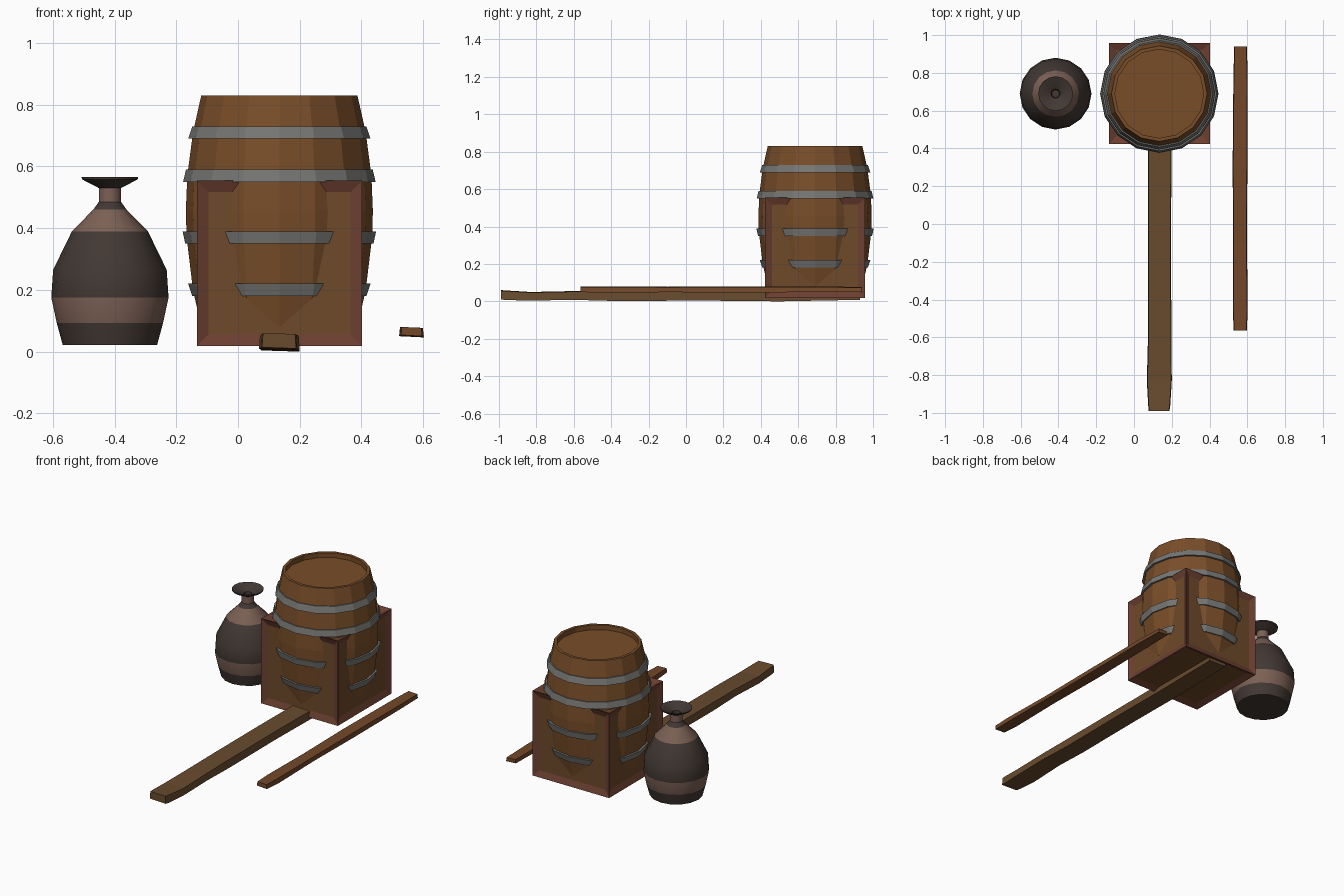
import bpy, bmesh, math

if "Cube" in bpy.data.objects:
    bpy.data.objects.remove(bpy.data.objects["Cube"])


def material(name, color):
    m = bpy.data.materials.new(name)
    m.diffuse_color = (*color, 1)
    m.use_nodes = True
    m.node_tree.nodes["Principled BSDF"].inputs["Base Color"].default_value = m.diffuse_color
    return m


WOOD = material("barrel_wood", (0.19, 0.075, 0.022))
PANEL = material("crate_panel", (0.155, 0.068, 0.022))
FRAME = material("crate_frame", (0.15, 0.05, 0.03))
IRON = material("iron", (0.18, 0.18, 0.175))
DARK = material("dark_glaze", (0.055, 0.04, 0.034))
CLAY = material("bare_clay", (0.2, 0.118, 0.09))
PLANK = material("pale_plank", (0.14, 0.07, 0.027))
STRIP = material("brown_strip", (0.17, 0.065, 0.022))


def finish(bm, name, mats, smooth=False):
    bmesh.ops.recalc_face_normals(bm, faces=bm.faces)
    me = bpy.data.meshes.new(name)
    bm.to_mesh(me)
    bm.free()
    for m in mats:
        me.materials.append(m)
    ob = bpy.data.objects.new(name, me)
    bpy.context.collection.objects.link(ob)
    if smooth:
        bpy.ops.object.select_all(action='DESELECT')
        ob.select_set(True)
        bpy.context.view_layer.objects.active = ob
        bpy.ops.object.shade_smooth_by_angle(angle=math.radians(32))
    return ob


def lathe(name, profile, cx, cy, mats, sides=16, bands=None, closed=False, smooth=False):
    """Revolve (radius, z) points; bands gives a material index per segment."""
    bm = bmesh.new()
    rings = []
    for r, z in profile:
        if r == 0:
            rings.append([bm.verts.new((cx, cy, z))] * sides)
        else:
            rings.append([bm.verts.new((cx + r * math.cos(2 * math.pi * i / sides),
                                        cy + r * math.sin(2 * math.pi * i / sides), z))
                          for i in range(sides)])
    n = len(rings)
    for s in range(n if closed else n - 1):
        a, b = rings[s], rings[(s + 1) % n]
        for i in range(sides):
            j = (i + 1) % sides
            f = bm.faces.new(list(dict.fromkeys((a[i], a[j], b[j], b[i]))))
            f.material_index = bands[s] if bands else 0
    return finish(bm, name, mats, smooth)


def plank(name, sections, mat):
    """Loft slightly uneven (y, x0, x1, z0, z1) sections."""
    bm = bmesh.new()
    loops = [[bm.verts.new(p) for p in ((x0, y, z0 + .004), (x1, y, z0), (x1 - .003, y, z1 - .003), (x0 + .003, y, z1))]
             for y, x0, x1, z0, z1 in sections]
    for a, b in zip(loops, loops[1:]):
        for i in range(4):
            j = (i + 1) % 4
            bm.faces.new((a[i], a[j], b[j], b[i]))
    bm.faces.new(loops[0])
    bm.faces.new(loops[-1])
    return finish(bm, name, [mat])


BX, BY = 0.134, 0.69
MID, HALF = 0.455, 0.375


def barrel_radius(z):
    return 0.303 - 0.05 * ((z - MID) / HALF) ** 2


# barrel with recessed lids
staves = [(barrel_radius(z), z) for z in (0.08, 0.2, 0.37, 0.455, 0.57, 0.71, 0.83)]
lathe("barrel", [(0, 0.1), (0.235, 0.1), (0.235, 0.08)] + staves
      + [(0.235, 0.83), (0.235, 0.80), (0, 0.80)], BX, BY, [WOOD])

# iron hoops
for k, z in enumerate((0.2, 0.37, 0.57, 0.71)):
    lo, hi = z - 0.02, z + 0.02
    tilt = 0.003 if z > MID else -0.003
    lathe(f"hoop_{k + 1}", [(barrel_radius(lo) - 0.01, lo), (barrel_radius(lo) + 0.009 + tilt, lo),
                            (barrel_radius(hi) + 0.009 - tilt, hi), (barrel_radius(hi) - 0.01, hi)],
          BX, BY, [IRON], closed=True)

# crate with a sunken panel on each face
bm = bmesh.new()
bmesh.ops.create_cube(bm, size=0.535)
bmesh.ops.translate(bm, verts=bm.verts, vec=(BX, BY, 0.2865))
panels = list(bm.faces)
bmesh.ops.inset_individual(bm, faces=panels, thickness=0.053, depth=-0.015)
for f in panels:
    f.material_index = 1
finish(bm, "crate", [FRAME, PANEL])

# banded jug with a hollow flared mouth
lathe("jug", [(0, 0.022), (0.153, 0.022), (0.172, 0.092), (0.19, 0.175), (0.184, 0.265),
              (0.123, 0.39), (0.054, 0.46), (0.036, 0.485), (0.036, 0.53), (0.09, 0.558),
              (0.092, 0.566), (0.05, 0.55), (0.024, 0.535), (0.02, 0.48), (0, 0.48)],
      -0.415, 0.69, [DARK, CLAY], bands=[0, 0, 1, 0, 0, 1, 0, 1, 0, 0, 0, 0, 0, 0], smooth=True)

# planks
plank("wide_plank", [(-0.99, 0.078, 0.188, 0.01, 0.06), (-0.96, 0.075, 0.192, 0.007, 0.058),
                     (-0.83, 0.068, 0.2, 0.004, 0.05), (-0.6, 0.074, 0.199, 0.008, 0.055),
                     (-0.38, 0.073, 0.197, 0.002, 0.056), (0.1, 0.073, 0.197, 0.004, 0.057),
                     (0.5, 0.074, 0.199, 0.0, 0.055), (0.93, 0.074, 0.196, 0.008, 0.055)], PLANK)
plank("narrow_plank", [(-0.565, 0.528, 0.597, 0.05, 0.08), (-0.46, 0.523, 0.602, 0.046, 0.08),
                       (-0.1, 0.525, 0.598, 0.049, 0.078), (0.3, 0.522, 0.6, 0.047, 0.08),
                       (0.75, 0.526, 0.602, 0.05, 0.079), (0.94, 0.53, 0.598, 0.05, 0.077)], STRIP)
